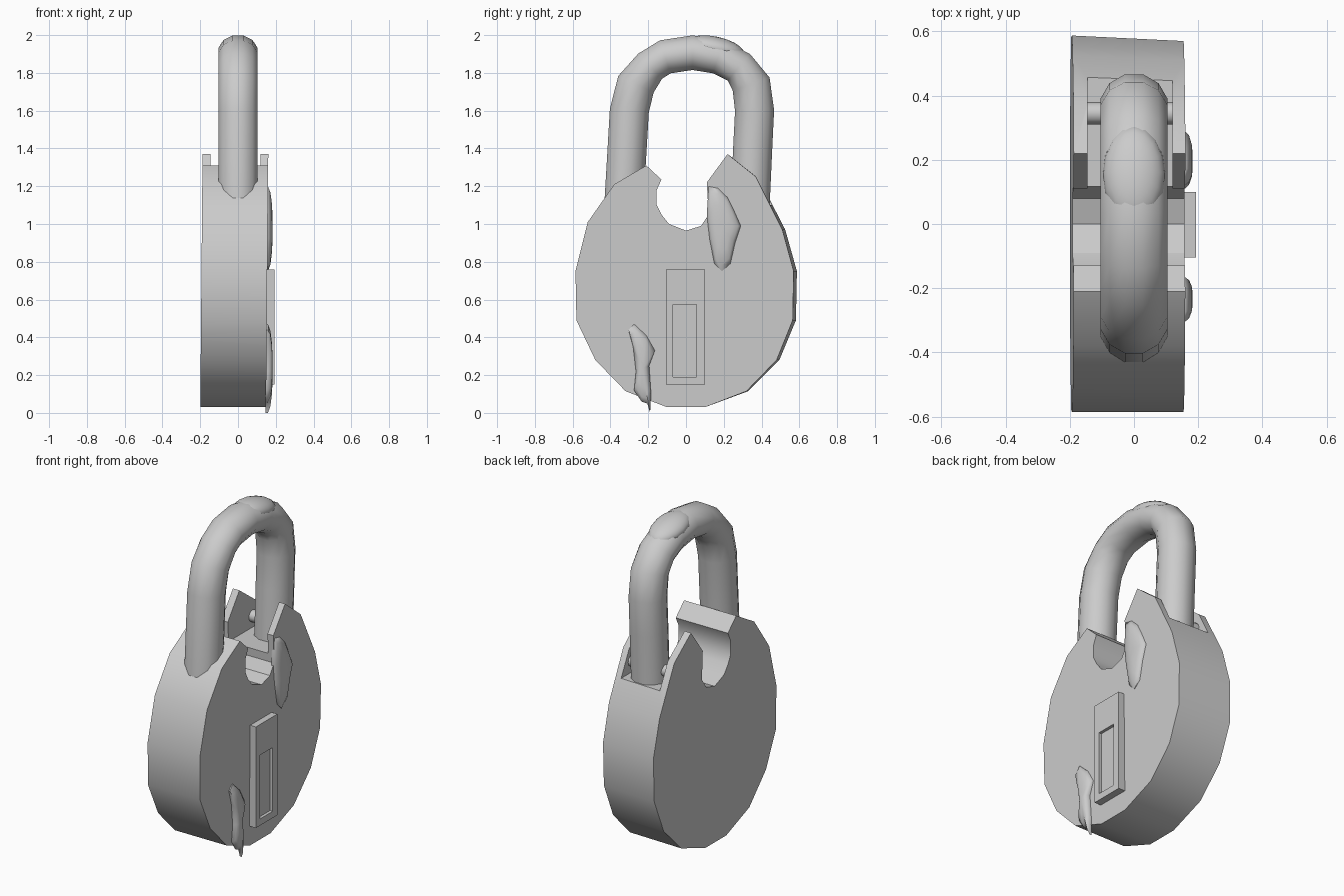
import bpy, bmesh, math
from mathutils import Vector

if "Cube" in bpy.data.objects:
    bpy.data.objects.remove(bpy.data.objects["Cube"])


def make(name, bm, angle=None):
    bmesh.ops.recalc_face_normals(bm, faces=bm.faces)
    me = bpy.data.meshes.new(name)
    bm.to_mesh(me)
    bm.free()
    ob = bpy.data.objects.new(name, me)
    bpy.context.collection.objects.link(ob)
    if angle:
        smooth(ob, angle)
    return ob


def smooth(ob, angle):
    bpy.ops.object.select_all(action='DESELECT')
    ob.select_set(True)
    bpy.context.view_layer.objects.active = ob
    bpy.ops.object.shade_smooth_by_angle(angle=math.radians(angle))


def loft(bm, rings):
    """Skin closed rings of equal length and cap both ends."""
    vs = [[bm.verts.new(p) for p in r] for r in rings]
    n = len(vs[0])
    for a, b in zip(vs, vs[1:]):
        for i in range(n):
            j = (i + 1) % n
            bm.faces.new((a[i], a[j], b[j], b[i]))
    bm.faces.new(vs[0])
    bm.faces.new(vs[-1])


def box(name, x, y, z):
    bm = bmesh.new()
    loft(bm, [[(u, y[0], z[0]), (u, y[1], z[0]), (u, y[1], z[1]), (u, y[0], z[1])] for u in x])
    return make(name, bm)


def cut(ob, cutter):
    m = ob.modifiers.new("cut", 'BOOLEAN')
    m.operation = 'DIFFERENCE'
    m.solver = 'EXACT'
    m.object = cutter
    bpy.ops.object.select_all(action='DESELECT')
    ob.select_set(True)
    bpy.context.view_layer.objects.active = ob
    bpy.ops.object.modifier_apply(modifier=m.name)
    bpy.data.objects.remove(cutter)


# Body: faceted round profile with a notch in the top, slightly wider at the back
profile = [(-.21, 1.31), (-.38, 1.21), (-.52, 1.01), (-.585, .75), (-.58, .49), (-.48, .28),
           (-.32, .115), (-.1, .03), (.1, .03), (.32, .115), (.48, .28), (.565, .49),
           (.57, .75), (.51, .97), (.37, 1.25), (.22, 1.37), (.11, 1.22), (.12, 1.05),
           (.08, .99), (0, .965), (-.09, 1.0), (-.13, 1.05), (-.155, 1.1), (-.155, 1.18),
           (-.13, 1.235)]
bm = bmesh.new()
loft(bm, [[(-.2 + .009 * z, y * (1.03 if y > .3 else 1), z) for y, z in profile],
          [(.148 + .009 * z, y, z) for y, z in profile]])
body = make("body", bm)

# Open channel for the free leg of the shackle
cut(body, box("channel_cutter", (-.145, .12), (0, .9), (1.1, 1.7)))
smooth(body, 30)

# Hinge pin across the channel
bm = bmesh.new()
loft(bm, [[(x, .345 + .035 * math.cos(a), 1.17 + .035 * math.sin(a))
           for a in [i * math.tau / 12 for i in range(12)]] for x in (-.16, .14)])
make("hinge_pin", bm, 35)

# Shackle: twelve-sided tube swept along a bent path
path = [(-.335, 1.0), (-.3, 1.6), (-.265, 1.74), (-.19, 1.835), (-.11, 1.885), (.035, 1.907),
        (.17, 1.885), (.28, 1.83), (.345, 1.74), (.363, 1.6), (.353, 1.4), (.335, 1.0)]
pts = [Vector((0, y, z)) for y, z in path]
rings = []
for i, p in enumerate(pts):
    t = (pts[min(i + 1, len(pts) - 1)] - pts[max(i - 1, 0)]).normalized()
    side = Vector((1, 0, 0))
    nrm = t.cross(side)
    r_in = .093 if 2 < i < 8 else .105
    angs = [(k + .5) * math.tau / 12 for k in range(12)]
    rings.append([p + side * .108 * math.cos(a) + nrm * r_in * 1.02 * math.sin(a) for a in angs])
bm = bmesh.new()
loft(bm, rings)
make("shackle", bm, 40)

# Worn patch on top of the shackle
bm = bmesh.new()
bmesh.ops.create_uvsphere(bm, u_segments=16, v_segments=10, radius=1)
patch = make("shackle_patch", bm, 60)
patch.scale = (.097, .155, .06)
patch.rotation_euler = (math.radians(-12), 0, 0)
patch.location = (0, .155, 1.932)

# Keyhole plate with a shallow rectangular recess
plate = box("keyhole_plate", (.14, .193), (-.105, .1), (.15, .76))
cut(plate, box("recess_cutter", (.175, .3), (-.068, .055), (.19, .575)))


# Raised drips on the right face, built as domes over an outline
def drip(name, outline, height):
    cy = sum(p[0] for p in outline) / len(outline)
    cz = sum(p[1] for p in outline) / len(outline)
    bm = bmesh.new()
    loft(bm, [[(.145 + height * h, cy + (y - cy) * s, cz + (z - cz) * s) for y, z in outline]
              for s, h in ((1, 0), (1, .35), (.85, .7), (.55, .93), (.2, 1))])
    make(name, bm, 60)


drip("upper_drip", [(.12, 1.2), (.17, 1.19), (.22, 1.14), (.25, 1.08), (.29, .99), (.26, .9),
                    (.235, .79), (.19, .75), (.15, .79), (.125, .92), (.11, 1.05)], .038)
drip("lower_drip", [(-.305, .44), (-.275, .47), (-.21, .41), (-.165, .33), (-.195, .25),
                    (-.185, .1), (-.19, 0), (-.205, .05), (-.235, .06), (-.275, .12),
                    (-.265, .22), (-.28, .35)], .038)
